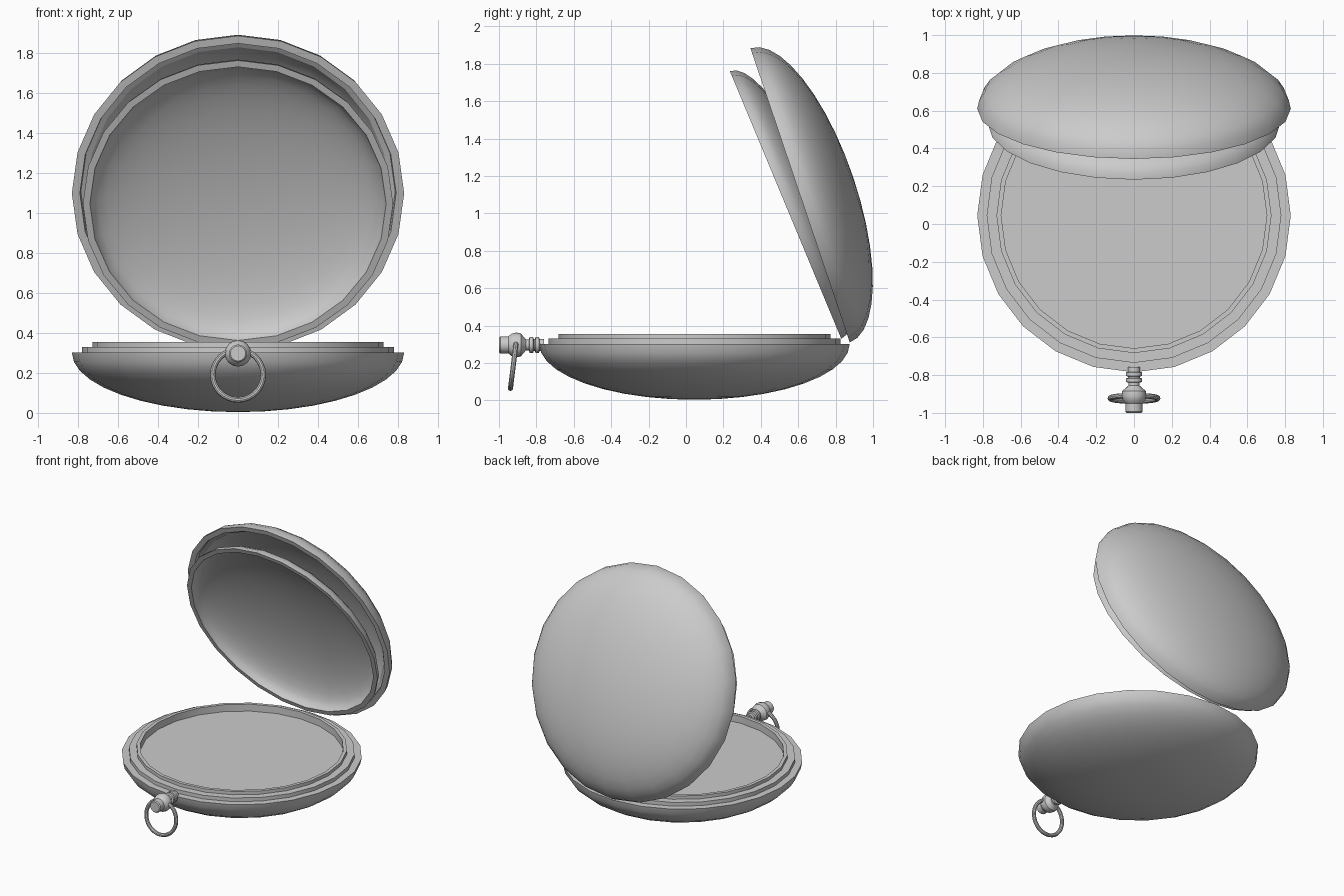
import bpy
from math import sin, cos, pi, radians

if "Cube" in bpy.data.objects:
    bpy.data.objects.remove(bpy.data.objects["Cube"])


def lathe(name, profile, segs, loc, rot_x):
    """Spin (radius, height) points about local z; radius 0 makes a pole."""
    verts, rings, faces = [], [], []
    for r, z in profile:
        if r == 0:
            rings.append([len(verts)] * segs)
            verts.append((0, 0, z))
        else:
            rings.append(list(range(len(verts), len(verts) + segs)))
            verts += [(r * cos(2 * pi * i / segs), r * sin(2 * pi * i / segs), z)
                      for i in range(segs)]
    for a, b in zip(rings, rings[1:]):
        for i in range(segs):
            j = (i + 1) % segs
            quad = [a[i], a[j], b[j], b[i]]
            faces.append(list(dict.fromkeys(quad)))
    mesh = bpy.data.meshes.new(name)
    mesh.from_pydata(verts, [], faces)
    ob = bpy.data.objects.new(name, mesh)
    bpy.context.collection.objects.link(ob)
    ob.location = loc
    ob.rotation_euler = (radians(rot_x), 0, 0)
    smooth(ob)
    return ob


def smooth(ob):
    bpy.ops.object.select_all(action='DESELECT')
    ob.select_set(True)
    bpy.context.view_layer.objects.active = ob
    bpy.ops.object.shade_smooth_by_angle(angle=radians(30))


def bowl(radius, depth, steps=10):
    """Quarter ellipse from the pole up to the rim at height 0."""
    pts = [(radius * sin(pi / 2 * i / steps), -depth * cos(pi / 2 * i / steps))
           for i in range(steps)]
    return pts + [(radius, 0)]


SEGS = 24

# Case body: domed back, stepped bezel and recessed dial
lathe("case_body", bowl(0.83, 0.298) +
      [(0.78, 0), (0.78, 0.028), (0.728, 0.028), (0.728, 0.053),
       (0.703, 0.053), (0.703, 0.0), (0, 0.0)],
      SEGS, (0, 0.045, 0.302), 0)

# Outer lid: thin domed shell with a stepped lip
lathe("outer_lid", bowl(0.83, 0.30) + [(0.79, 0), (0.785, -0.03)] +
      bowl(0.765, 0.275)[-2::-1],
      SEGS, (0, 0.61, 1.097), 108.65)

# Inner lid: shallower shell
lathe("inner_lid", bowl(0.775, 0.215) + [(0.74, 0)] + bowl(0.74, 0.19)[-2::-1],
      SEGS, (0, 0.5325, 1.045), 112.6)

# Stem collars, ball and winding crown, along -y
lathe("stem_and_crown",
      [(0, -0.02), (0.032, -0.02), (0.032, 0.005), (0.043, 0.008), (0.043, 0.026),
       (0.032, 0.030), (0.032, 0.036), (0.043, 0.040), (0.043, 0.058),
       (0.030, 0.062), (0.030, 0.078), (0.045, 0.092), (0.062, 0.105),
       (0.066, 0.130), (0.060, 0.155), (0.045, 0.172), (0.045, 0.215),
       (0.038, 0.222), (0, 0.222)],
      16, (0, -0.778, 0.297), 90)

# Hanging bow ring
bpy.ops.mesh.primitive_torus_add(major_radius=0.126, minor_radius=0.014,
                                 major_segments=32, minor_segments=10,
                                 location=(0, -0.923, 0.19),
                                 rotation=(radians(83), 0, 0))
bow = bpy.context.object
bow.name = "bow_ring"
smooth(bow)
